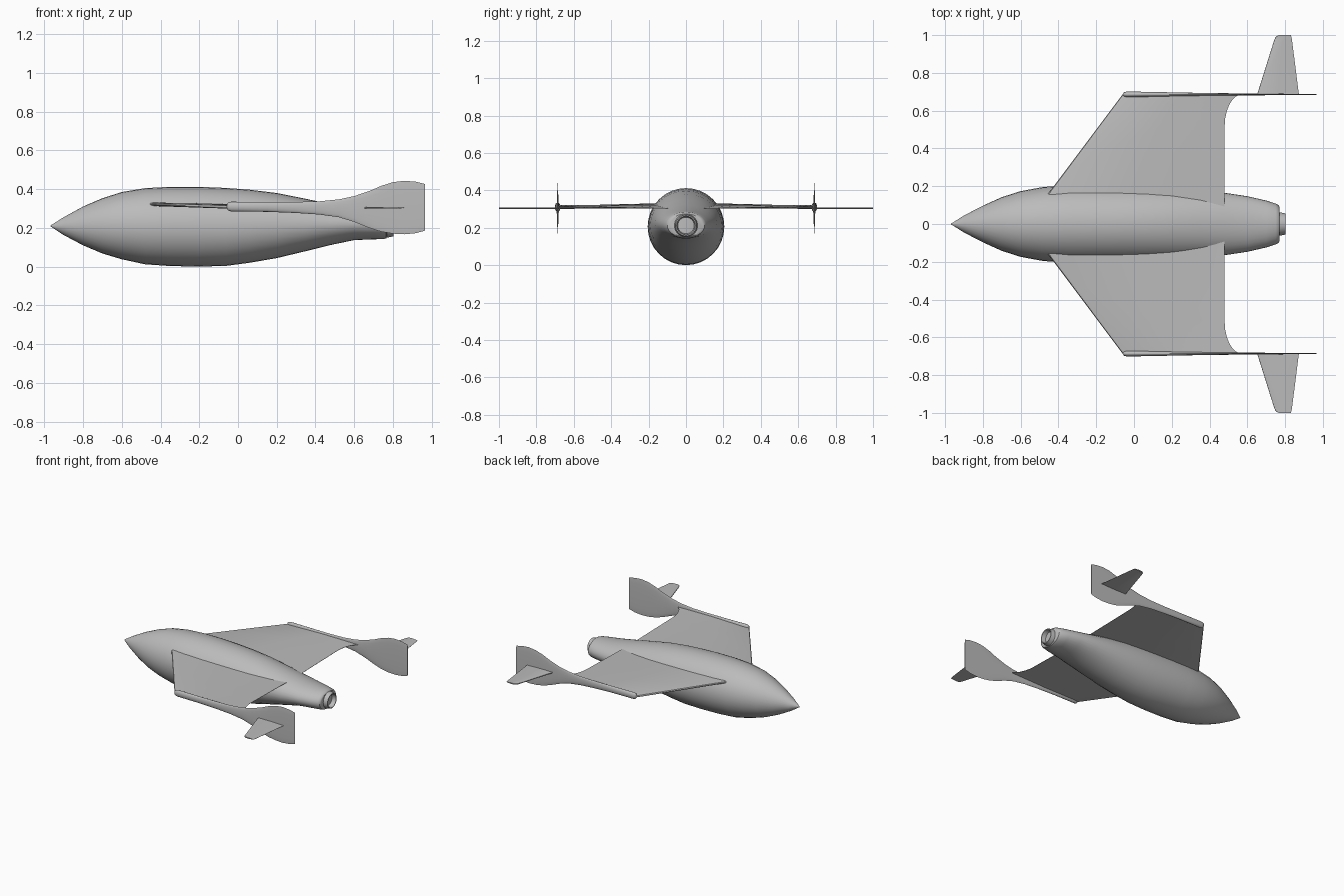
import bpy, bmesh, math

cube = bpy.data.objects.get("Cube")
if cube:
    bpy.data.objects.remove(cube, do_unlink=True)

grey = bpy.data.materials.new("hull grey")
grey.use_nodes = True
grey.diffuse_color = (0.5, 0.5, 0.5, 1)
grey.node_tree.nodes["Principled BSDF"].inputs["Base Color"].default_value = (0.5, 0.5, 0.5, 1)


def loft(name, rings, angle=35):
    """Skin a row of closed rings and cap both ends."""
    bm = bmesh.new()
    rows = [[bm.verts.new(p) for p in ring] for ring in rings]
    n = len(rows[0])
    for a, b in zip(rows, rows[1:]):
        for i in range(n):
            j = (i + 1) % n
            bm.faces.new((a[i], a[j], b[j], b[i]))
    bm.faces.new(rows[0])
    bm.faces.new(rows[-1])
    bmesh.ops.recalc_face_normals(bm, faces=bm.faces)
    mesh = bpy.data.meshes.new(name)
    bm.to_mesh(mesh)
    bm.free()
    mesh.materials.append(grey)
    obj = bpy.data.objects.new(name, mesh)
    bpy.context.collection.objects.link(obj)
    bpy.ops.object.select_all(action='DESELECT')
    obj.select_set(True)
    bpy.context.view_layer.objects.active = obj
    bpy.ops.object.shade_smooth_by_angle(angle=math.radians(angle))
    return obj


def oval(x, y, half_y, low, high, n=32):
    """Ellipse across the x axis."""
    mid, half_z = (low + high) / 2, (high - low) / 2
    return [(x, y + half_y * math.cos(2 * math.pi * i / n),
             mid + half_z * math.sin(2 * math.pi * i / n)) for i in range(n)]


def section(y, lead, trail, z_lead, z_trail, half):
    """Round-nosed, thin-tailed wing section at one span station."""
    shape = [(0, .15), (.006, .7), (.025, 1), (.5, 1), (1, .1)]
    pts = []
    for row, s in ((shape, 1), (shape[::-1], -1)):
        for c, h in row:
            pts.append((lead + c * (trail - lead), y,
                        z_lead + c * (z_trail - z_lead) + s * h * half))
    return pts


# Fuselage: x, half width, bottom, top
body = [(-.968, .002, .208, .212), (-.9, .045, .163, .255), (-.8, .097, .11, .31),
        (-.7, .142, .068, .353), (-.6, .174, .038, .385), (-.48, .196, .012, .405),
        (-.35, .204, .003, .412), (-.2, .205, 0, .412), (-.06, .203, .004, .406),
        (.06, .199, .02, .397), (.2, .191, .044, .38), (.35, .178, .08, .35),
        (.48, .165, .112, .322), (.6, .147, .137, .3), (.7, .124, .141, .29),
        (.75, .108, .142, .285), (.765, .1, .146, .28), (.77, .09, .152, .274)]
loft("fuselage", [oval(x, 0, w, lo, hi) for x, w, lo, hi in body])

# Exhaust nozzle: open tube with a recessed end
tube = [(.74, .064), (.77, .062), (.802, .056), (.802, .05), (.77, .044)]
loft("exhaust_nozzle", [oval(x, 0, r, .212 - r, .212 + r) for x, r in tube])

# Tail boom flaring into a fin: x, half thickness, bottom, top
boom = [(-.058, .004, .303, .319), (-.052, .012, .29, .331), (-.035, .0155, .285, .335),
        (.15, .012, .283, .334), (.3, .009, .277, .334), (.42, .007, .269, .337),
        (.52, .006, .255, .347), (.6, .005, .231, .364), (.68, .0045, .199, .391),
        (.74, .004, .18, .417), (.8, .0035, .17, .436), (.86, .003, .167, .443),
        (.92, .003, .173, .438), (.966, .0025, .186, .426)]

for side, s in (("left", 1), ("right", -1)):
    # Here left and right are +y and -y of the long body
    wing = []
    for y in (.08, .3, .52, .56, .6, .63, .655, .675, .688):
        f = (y - .08) / .61
        u = max(0, (y - .52) / .17)
        trail = .48 + .1 * (1 - math.sqrt(max(0, 1 - u * u)))
        lead = -.515 + .75 * (y - .08)
        wing.append(section(s * y, lead, trail, .324 - .016 * f, .303 + .012 * f, .009))
    loft(side + "_wing", wing)

    loft(side + "_tail_boom",
         [oval(x, s * .686, w, lo, hi, 16) for x, w, lo, hi in boom], 50)

    # Outboard tailplane with a softened tip corner
    plane = [(.686, .652, .873), (.97, .741, .837), (.99, .749, .834), (1, .765, .83)]
    loft(side + "_tailplane",
         [section(s * y, a, b, .303, .303, .004) for y, a, b in plane])
